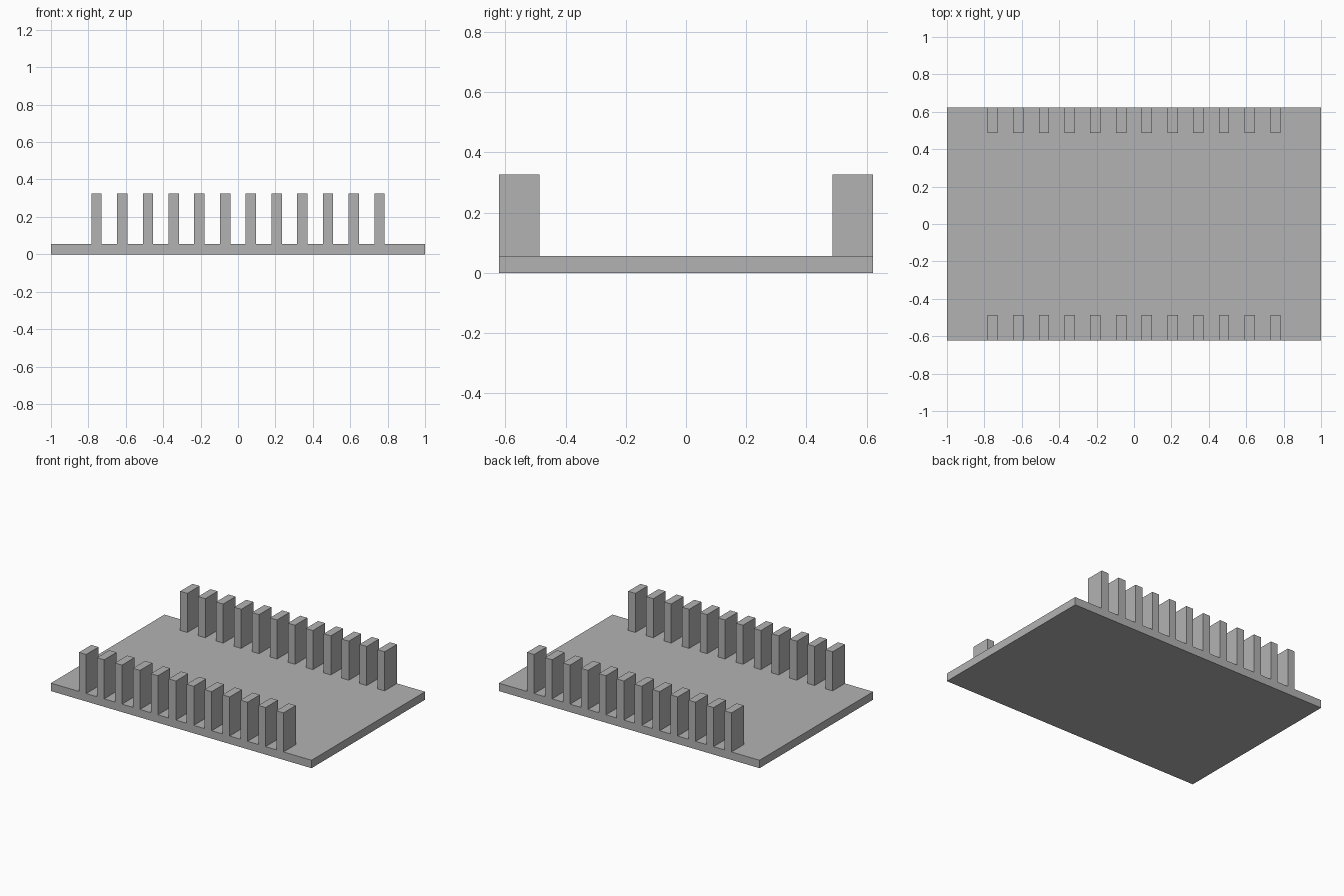
import bpy

cube = bpy.data.objects.get("Cube")
if cube:
    bpy.data.objects.remove(cube, do_unlink=True)

# Single grey material
grey = bpy.data.materials.new("plain grey")
grey.use_nodes = True
colour = (0.448, 0.448, 0.448, 1)
grey.diffuse_color = colour
grey.node_tree.nodes["Principled BSDF"].inputs["Base Color"].default_value = colour


def box(name, low, high):
    """Flat-sided box between two opposite corners."""
    bpy.ops.mesh.primitive_cube_add(size=1)
    obj = bpy.context.object
    obj.name = name
    obj.location = [(a + b) / 2 for a, b in zip(low, high)]
    obj.scale = [b - a for a, b in zip(low, high)]
    obj.data.materials.append(grey)
    return obj


HALF_DEPTH = 0.622
BASE_TOP = 0.055
POST_TOP = 0.326
POST_WIDTH = 0.055
POST_DEPTH = 0.135
POST_COUNT = 12
FIRST_X = -0.757
PITCH = -2 * FIRST_X / (POST_COUNT - 1)

# Base slab
box("base_plate", (-1, -HALF_DEPTH, 0), (1, HALF_DEPTH, BASE_TOP))

# A row of upright posts along the front and back edges
inner = HALF_DEPTH - POST_DEPTH
for row, y0, y1 in (("front", -HALF_DEPTH, -inner), ("back", inner, HALF_DEPTH)):
    for i in range(POST_COUNT):
        x = FIRST_X + i * PITCH
        box(f"{row}_post_{i + 1}",
            (x - POST_WIDTH / 2, y0, BASE_TOP),
            (x + POST_WIDTH / 2, y1, POST_TOP))
